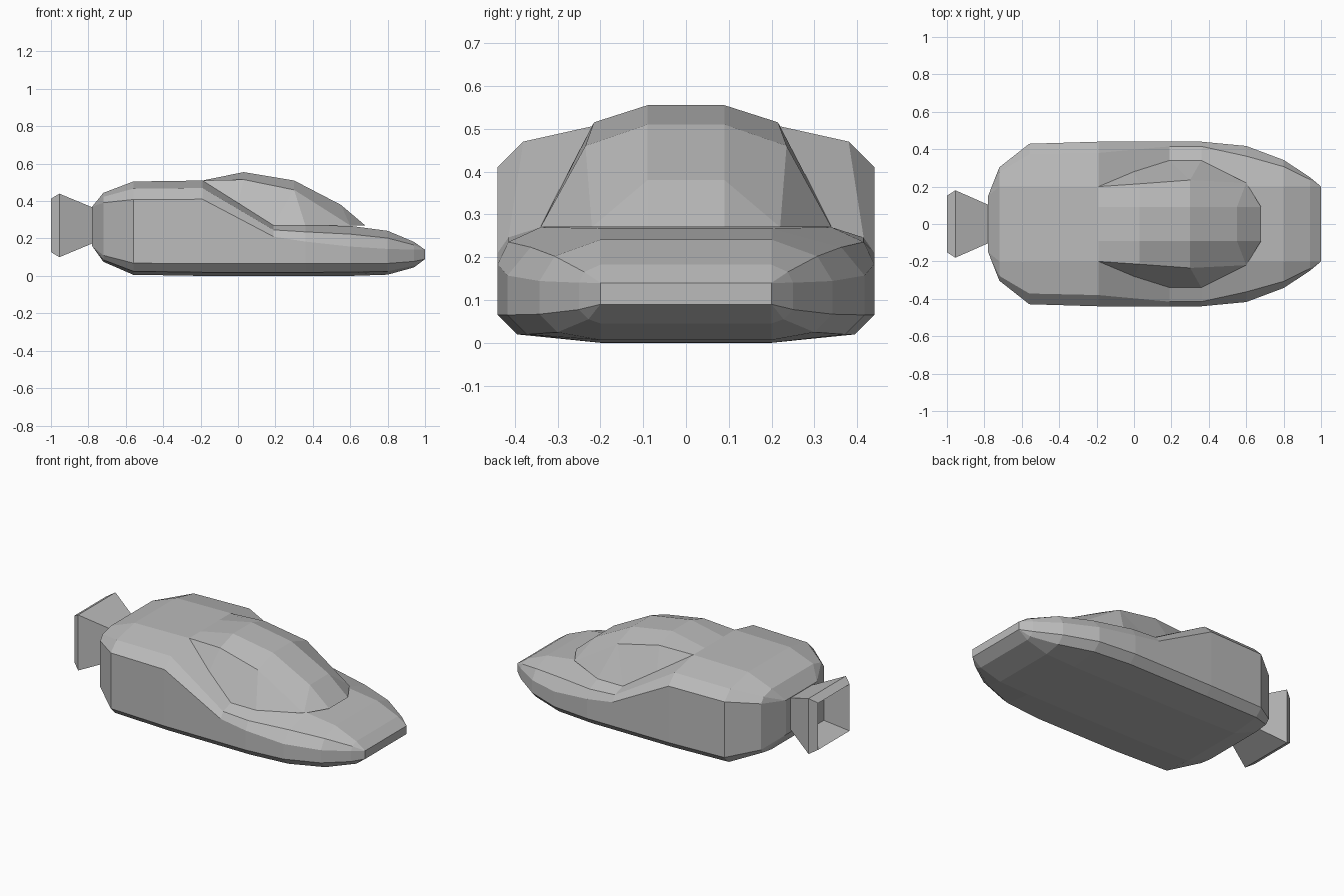
import bpy, bmesh

cube = bpy.data.objects.get("Cube")
if cube:
    bpy.data.objects.remove(cube, do_unlink=True)

grey = bpy.data.materials.new("hull grey")
grey.use_nodes = True
colour = (0.5, 0.5, 0.5, 1)
grey.diffuse_color = colour
grey.node_tree.nodes["Principled BSDF"].inputs["Base Color"].default_value = colour


def loft(name, rings, closed=True):
    """Skin a list of equal-length point rings with flat faces."""
    bm = bmesh.new()
    rows = [[bm.verts.new(point) for point in ring] for ring in rings]
    count = len(rows[0])
    for near, far in zip(rows, rows[1:]):
        for i in range(count if closed else count - 1):
            j = (i + 1) % count
            bm.faces.new((near[i], near[j], far[j], far[i]))
    if closed:
        bm.faces.new(rows[0])
        bm.faces.new(rows[-1])
    bmesh.ops.remove_doubles(bm, verts=bm.verts, dist=0.001)
    bmesh.ops.recalc_face_normals(bm, faces=bm.faces)
    mesh = bpy.data.meshes.new(name)
    bm.to_mesh(mesh)
    bm.free()
    mesh.materials.append(grey)
    obj = bpy.data.objects.new(name, mesh)
    bpy.context.collection.objects.link(obj)


def mirrored(half):
    """Complete a cross-section from its left half."""
    return half + [(x, -y, z) for x, y, z in reversed(half)]


# Main proportions shared by the hull and canopy
hull_width, roof, bonnet = 0.44, 0.51, 0.27
cabin_start, windscreen_end = -0.19, 0.36
tail_end, tail_width = -0.78, 0.15
deck_width, cockpit_width = 0.2, 0.34


def hull_section(x):
    """Cross-section that tapers towards the tail and the nose."""
    tail = max(0, (x - cabin_start) / (tail_end - cabin_start))
    nose = max(0, (x - windscreen_end) / (1 - windscreen_end))
    tail_taper, nose_taper = tail ** 7, nose ** 7
    width = (hull_width - (hull_width - tail_width) * tail_taper
             - (hull_width - deck_width) * nose ** 2.4)
    keel = 0.16 * tail_taper + 0.09 * nose_taper
    bevel = 0.065 * (1 - tail_taper - nose_taper)
    if x < 0:
        side = 0.41 - 0.04 * tail_taper
        top = roof - 0.14 * tail_taper
        deck = min(deck_width, width)
    else:
        side = 0.14 + 0.07 * ((1 - x) / (1 + cabin_start)) ** 2
        top = bonnet - 0.13 * nose ** 4
        deck = cockpit_width if x <= windscreen_end else min(deck_width, width)
    shoulder = (x, width - (width - deck) / 4, side + (top - side) * 0.6)
    return mirrored([
        (x, min(deck_width, width), keel),
        (x, width - bevel * 0.7, keel + bevel * 0.3),
        (x, width, keel + bevel),
        (x, width, side),
        shoulder,
        (x, deck, top),
    ])


# Hull
stations = (tail_end, -0.72, -0.56, cabin_start, -cabin_start,
            windscreen_end, 0.6, 0.8, 0.94, 1)
loft("hull", [hull_section(x) for x in stations])

# Canopy: each rib runs from the base edge over the shoulder to the crest
crest = 0.09
tip = (cabin_start, deck_width, roof)
brow = (0.3, 0.235, 0.46)
crest_front = (0.3, crest, roof)
front_corner = (0.6, 0.22, bonnet)
ribs = [
    [tip, tip, (cabin_start, crest, roof)],
    [(0, 0.28, 0.39), (0.03, 0.215, 0.515), (0.03, crest, 0.555)],
    [(-cabin_start, cockpit_width, bonnet), brow, crest_front],
    [(windscreen_end, cockpit_width, bonnet), brow, crest_front],
    [front_corner, front_corner, (0.55, crest, 0.38)],
    [front_corner, front_corner, (0.68, crest, bonnet)],
]
loft("canopy", [mirrored(rib) for rib in ribs], closed=False)


def square_ring(x, half):
    """Square outline around the thruster axis, slightly wider than tall."""
    wide, tall = half * 1.03, half * 0.97
    return [(x, y, bonnet + z) for y, z in
            ((wide, tall), (-wide, tall), (-wide, -tall), (wide, -tall))]


# Thruster: flared bell, bevelled lip and recessed throat
bell = ((tail_end, 0.1), (-0.955, 0.175), (-1, 0.147), (-0.86, 0.1))
loft("thruster", [square_ring(x, half) for x, half in bell])
